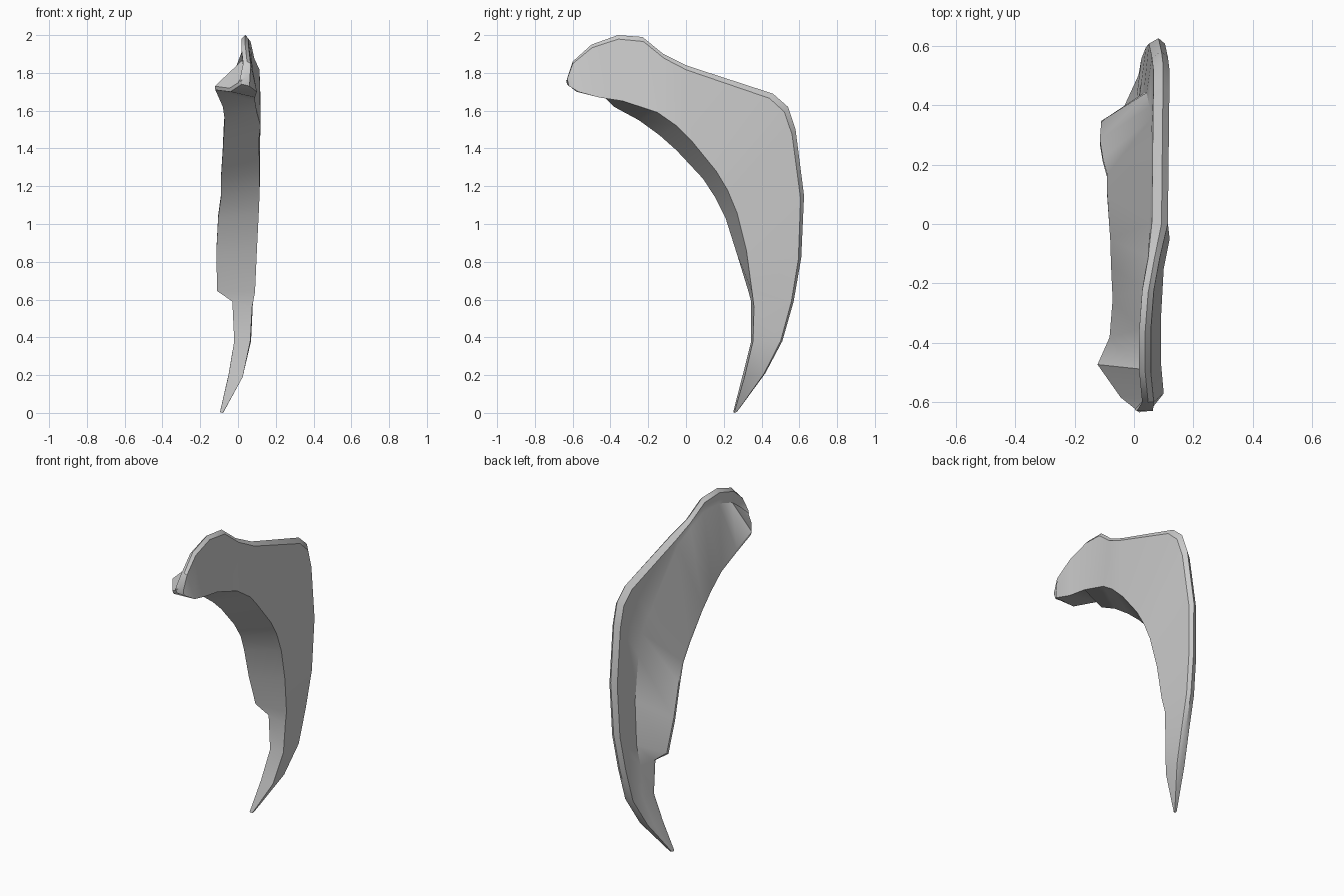
import bpy, bmesh
from mathutils import Vector

if "Cube" in bpy.data.objects:
    bpy.data.objects.remove(bpy.data.objects["Cube"])

grey = bpy.data.materials.new("plain grey")
grey.diffuse_color = (0.6, 0.6, 0.6, 1)
grey.use_nodes = True
grey.node_tree.nodes["Principled BSDF"].inputs["Base Color"].default_value = grey.diffuse_color

# Stations from blunt head to pointed tip:
# outer y,z | inner y,z | flange y,z,x | right face x | valley fraction
STATIONS = [
    (-.63, 1.77, -.62, 1.73, -.63, 1.74, .02, .06, .5),
    (-.60, 1.86, -.57, 1.70, -.58, 1.70, -.04, .06, .4),
    (-.50, 1.95, -.46, 1.67, -.47, 1.71, -.12, .05, .3),
    (-.36, 2.00, -.33, 1.65, -.38, 1.62, -.08, .05, .25),
    (-.23, 1.99, -.15, 1.59, -.25, 1.55, -.07, .06, .2),
    (-.12, 1.90, -.05, 1.52, -.14, 1.47, -.075, .08, .15),
    (.00, 1.84, .03, 1.44, -.05, 1.39, -.08, .11, .15),
    (.46, 1.69, .16, 1.28, .09, 1.24, -.09, .115, .58),
    (.54, 1.62, .22, 1.18, .155, 1.14, -.09, .115, .58),
    (.58, 1.50, .27, 1.06, .21, 1.03, -.105, .11, .6),
    (.625, 1.15, .32, .86, .27, .84, -.115, .10, .6),
    (.61, .82, .35, .64, .33, .645, -.11, .09, .65),
    (.57, .59, .36, .56, .345, .59, -.03, .075, .7),
    (.51, .38, .355, .38, .345, .38, -.02, .065, .6),
    (.42, .21, .31, .19, .30, .20, -.05, .025, .5),
    (.27, .005, .255, 0, .25, .005, -.095, -.08, .5),
]


def section(s):
    """Wedge section: thin plate on the right, flange reaching left."""
    oy, oz, iy, iz, fy, fz, fx, xr, t = s
    head, tip = oz > 1.85, oz < .1
    outer, inner = Vector((xr, oy, oz)), Vector((xr + .04 * head, iy, iz))
    thick = .01 if tip else (.035 if head else .05)
    mid = outer.lerp(inner, t)
    rim = outer.lerp(inner, .06)
    flange = Vector((fx, fy, fz))
    out = (outer - inner).normalized() * (.004 if tip else .02)
    return [rim + Vector((.004, 0, 0)),
            outer + Vector((-thick * .35, 0, 0)),
            rim + Vector((-thick, 0, 0)),
            mid + Vector((-thick * 1.15, 0, 0)),
            flange + out, flange, inner]


# One continuous curved blade, lofted through the stations
bm = bmesh.new()
rings = [[bm.verts.new(p) for p in section(s)] for s in STATIONS]
n = len(rings[0])
for a, b in zip(rings, rings[1:]):
    for i in range(n):
        j = (i + 1) % n
        bm.faces.new((a[i], a[j], b[j], b[i]))
bm.faces.new(rings[0])
bm.faces.new(rings[-1][::-1])
bmesh.ops.triangulate(bm, faces=[f for f in bm.faces if len(f.verts) > 4])
bmesh.ops.recalc_face_normals(bm, faces=bm.faces)
mesh = bpy.data.meshes.new("curved_blade")
bm.to_mesh(mesh)
bm.free()
mesh.materials.append(grey)
blade = bpy.data.objects.new("curved_blade", mesh)
bpy.context.collection.objects.link(blade)
bpy.context.view_layer.objects.active = blade
blade.select_set(True)
bpy.ops.object.shade_smooth_by_angle(angle=0.6)
